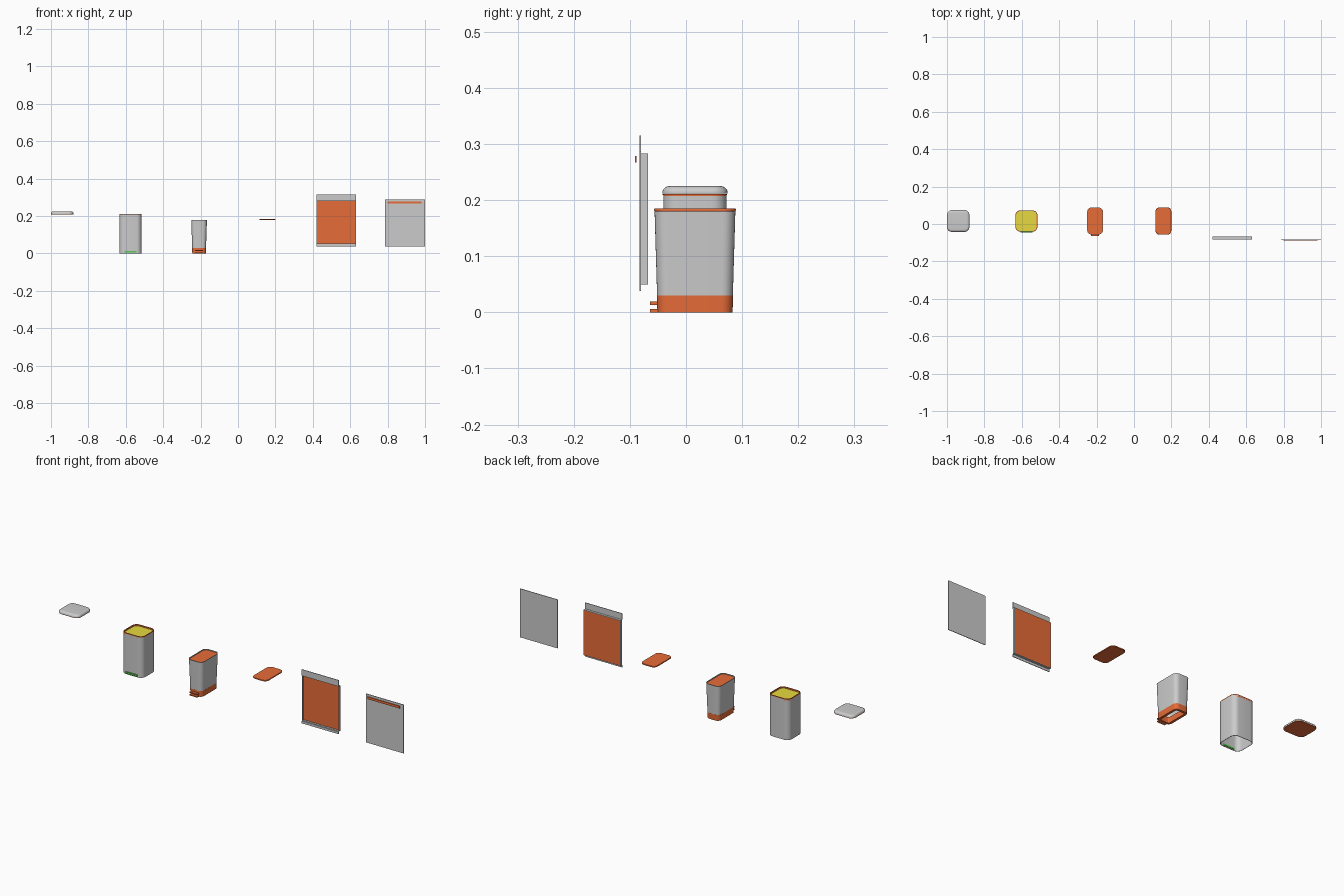
import bpy, bmesh, math

if "Cube" in bpy.data.objects:
    bpy.data.objects.remove(bpy.data.objects["Cube"])

def material(name, rgb):
    m = bpy.data.materials.new(name)
    m.diffuse_color = (*rgb, 1)
    m.use_nodes = True
    m.node_tree.nodes["Principled BSDF"].inputs["Base Color"].default_value = m.diffuse_color
    return m

RED = material("red", (0.80, 0.15, 0.04))
YELLOW = material("yellow", (0.80, 0.70, 0.05))
GREEN = material("green", (0.10, 0.60, 0.08))
CY = 0.016  # shared depth centre of the bins and lids

def finish(name, bm, mat):
    bmesh.ops.recalc_face_normals(bm, faces=bm.faces[:])
    me = bpy.data.meshes.new(name)
    bm.to_mesh(me)
    bm.free()
    ob = bpy.data.objects.new(name, me)
    bpy.context.collection.objects.link(ob)
    if mat:
        me.materials.append(mat)
    bpy.ops.object.select_all(action='DESELECT')
    ob.select_set(True)
    bpy.context.view_layer.objects.active = ob
    bpy.ops.object.shade_smooth_by_angle(angle=math.radians(35))
    return ob

def ring(bm, cx, w, d, r, z, seg=7):
    """Rounded rectangle of vertices."""
    out = []
    for i, (sx, sy) in enumerate([(1, 1), (-1, 1), (-1, -1), (1, -1)]):
        for k in range(seg + 1):
            a = math.pi / 2 * (i + k / seg)
            out.append(bm.verts.new((cx + sx * (w / 2 - r) + r * math.cos(a),
                                     CY + sy * (d / 2 - r) + r * math.sin(a), z)))
    return out

def loft(name, cx, sections, mat=None, tube=False):
    """Skin (width, depth, radius, z) sections; a tube joins last to first."""
    bm = bmesh.new()
    rings = [ring(bm, cx, *s) for s in sections]
    pairs = list(zip(rings, rings[1:]))
    if tube:
        pairs.append((rings[-1], rings[0]))
    else:
        bm.faces.new(rings[0])
        bm.faces.new(rings[-1])
    for a, b in pairs:
        n = len(a)
        for i in range(n):
            bm.faces.new((a[i], a[(i + 1) % n], b[(i + 1) % n], b[i]))
    return finish(name, bm, mat)

def shell(name, cx, bottom, top, t, mat=None):
    """Open wall of thickness t between two sections."""
    inner = [(w - 2 * t, d - 2 * t, max(r - t, 0.004), z) for w, d, r, z in (top, bottom)]
    return loft(name, cx, [bottom, top] + inner, mat, tube=True)

def box(name, x, y, z, mat=None):
    bm = bmesh.new()
    bmesh.ops.create_cube(bm, size=1)
    for v in bm.verts:
        v.co = [(lo + hi) / 2 + c * (hi - lo) for c, (lo, hi) in zip(v.co, (x, y, z))]
    return finish(name, bm, mat)

# Domed grey lid with red underside
X = -0.94
dome = [(0.12, 0.116, 0.026, 0.2115)]
for k in range(7):
    a = math.pi / 2 * k / 6
    inset = 0.013 * (1 - math.cos(a))
    dome.append((0.12 - 2 * inset, 0.116 - 2 * inset, 0.026 - inset, 0.214 + 0.011 * math.sin(a)))
loft("large_lid", X, dome)
loft("large_lid_underside", X, [(0.119, 0.115, 0.026, 0.2095), (0.119, 0.115, 0.026, 0.2114)], RED)

# Large bin: grey open shell, red rim, yellow liner top, green pedal
X = -0.575
shell("large_bin_body", X, (0.118, 0.113, 0.026, 0), (0.118, 0.113, 0.026, 0.207), 0.002)
shell("large_bin_rim", X, (0.118, 0.113, 0.026, 0.2), (0.118, 0.113, 0.026, 0.211), 0.004, RED).scale = (1, 1, 1)
loft("large_bin_liner", X, [(0.111, 0.106, 0.023, 0.202), (0.111, 0.106, 0.023, 0.204)], YELLOW)
box("large_bin_pedal", (X - 0.032, X + 0.032), (-0.046, -0.036), (0.005, 0.014), GREEN)

# Small tapered bin: grey shell, red base ring, red top, double red pedal
X = -0.208
shell("small_bin_body", X, (0.074, 0.135, 0.02, 0.03), (0.084, 0.144, 0.022, 0.18), 0.002)
shell("small_bin_base", X, (0.073, 0.134, 0.02, 0), (0.0745, 0.136, 0.02, 0.03), 0.012, RED)
loft("small_bin_liner", X, [(0.08, 0.14, 0.02, 0.173), (0.08, 0.14, 0.02, 0.175)], RED)
for part, z in (("lower", (0, 0.006)), ("upper", (0.013, 0.019))):
    box(f"small_bin_pedal_{part}", (X - 0.022, X + 0.022), (-0.064, -0.045), z, RED)

# Flat red lid
loft("small_lid", 0.157, [(0.084, 0.144, 0.022, 0.180), (0.085, 0.146, 0.022, 0.182),
                          (0.085, 0.146, 0.022, 0.184), (0.083, 0.144, 0.021, 0.1855)], RED)

# Drawer frame: grey walls, front flanges and a recessed red back panel
x0, x1 = 0.42, 0.63
t = 0.002
depth = (-0.080, -0.068)
for side, xs in (("left", (x0, x0 + t)), ("right", (x1 - t, x1))):
    box(f"frame_wall_{side}", xs, depth, (0.05, 0.283))
for side, zs in (("bottom", (0.05, 0.05 + t)), ("top", (0.283 - t, 0.283))):
    box(f"frame_wall_{side}", (x0, x1), depth, zs)
box("frame_flange_top", (x0, x1), (-0.083, -0.080), (0.283, 0.315))
box("frame_flange_bottom", (x0, x1), (-0.083, -0.080), (0.038, 0.05))
box("frame_panel", (x0 + t, x1 - t), (-0.070, -0.068), (0.052, 0.281), RED)

# Front panel with a red handle bar standing off it
box("front_panel", (0.787, 1.0), (-0.083, -0.080), (0.038, 0.288))
box("panel_handle", (0.80, 0.982), (-0.091, -0.088), (0.267, 0.279), RED)
